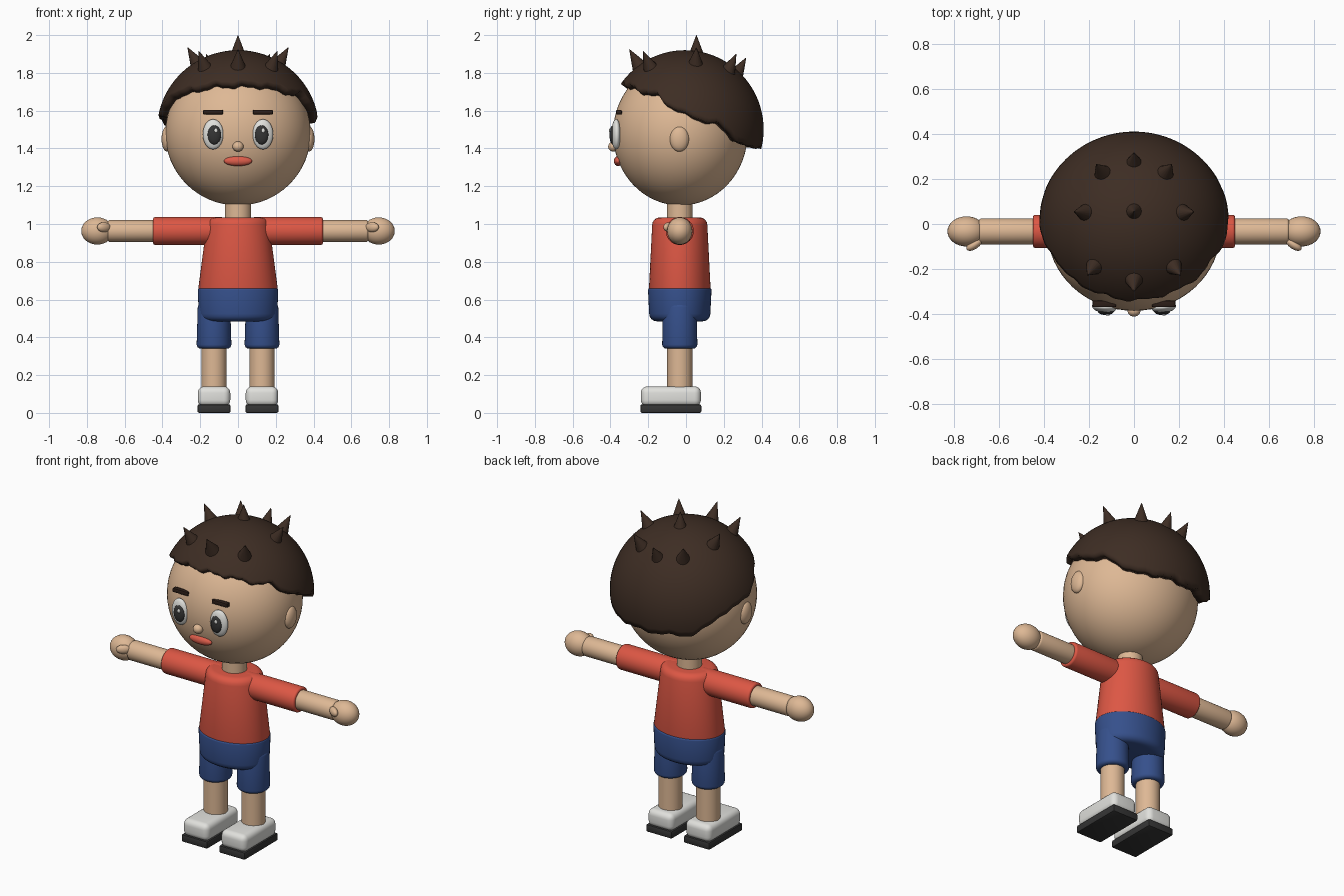
import bpy, bmesh, math
from mathutils import Vector

if "Cube" in bpy.data.objects:
    bpy.data.objects.remove(bpy.data.objects["Cube"])

CY = -0.033  # depth of the body axis


def material(name, rgb):
    m = bpy.data.materials.new(name)
    m.diffuse_color = (*rgb, 1)
    m.use_nodes = True
    m.node_tree.nodes["Principled BSDF"].inputs["Base Color"].default_value = m.diffuse_color
    return m


SKIN = material("skin", (0.73, 0.48, 0.30))
RED = material("shirt_red", (0.72, 0.095, 0.058))
BLUE = material("shorts_blue", (0.036, 0.08, 0.26))
HAIR = material("hair_brown", (0.047, 0.026, 0.017))
WHITE = material("white", (0.75, 0.75, 0.72))
DARK = material("sole_dark", (0.035, 0.035, 0.035))
BROW = material("brow_brown", (0.025, 0.013, 0.009))
LIPS = material("lips", (0.72, 0.11, 0.07))


def make(name, bm, mat, angle=40):
    bmesh.ops.recalc_face_normals(bm, faces=bm.faces)
    me = bpy.data.meshes.new(name)
    bm.to_mesh(me)
    bm.free()
    ob = bpy.data.objects.new(name, me)
    bpy.context.collection.objects.link(ob)
    me.materials.append(mat)
    bpy.ops.object.select_all(action='DESELECT')
    ob.select_set(True)
    bpy.context.view_layer.objects.active = ob
    bpy.ops.object.shade_smooth_by_angle(angle=math.radians(angle))
    return ob


def ball(name, loc, radii, mat, rot_z=0, seg=32):
    bm = bmesh.new()
    bmesh.ops.create_uvsphere(bm, u_segments=seg, v_segments=seg // 2, radius=1)
    bmesh.ops.scale(bm, vec=radii, verts=bm.verts)
    ob = make(name, bm, mat, 60)
    ob.location = loc
    ob.rotation_euler.z = rot_z
    return ob


def box(name, loc, size, mat, bevel, segs=4):
    bm = bmesh.new()
    bmesh.ops.create_cube(bm, size=1)
    bmesh.ops.scale(bm, vec=size, verts=bm.verts)
    bmesh.ops.bevel(bm, geom=bm.edges[:], offset=bevel, segments=segs,
                    profile=0.5, affect='EDGES')
    ob = make(name, bm, mat)
    ob.location = loc
    return ob


def loft(name, rings, mat, loc=(0, 0, 0), along_x=0, seg=40):
    """Elliptical rings (height, rx, ry), capped; along_x = +-1 lays it sideways."""
    bm = bmesh.new()
    loops = []
    for h, rx, ry in rings:
        loop = []
        for i in range(seg):
            a = math.tau * i / seg
            u, v = rx * math.cos(a), ry * math.sin(a)
            loop.append(bm.verts.new((along_x * h, v, u) if along_x else (u, v, h)))
        loops.append(loop)
    for a, b in zip(loops, loops[1:]):
        for i in range(seg):
            j = (i + 1) % seg
            bm.faces.new((a[i], a[j], b[j], b[i]))
    bm.faces.new(loops[0])
    bm.faces.new(loops[-1])
    ob = make(name, bm, mat, 50)
    ob.location = loc
    return ob


def rounded(h0, h1, a, b, r0, r1):
    """Ring list from radii a to b, rounding the ends by r0 and r1."""
    out = []
    for k in range(5):
        t = math.pi / 2 * k / 4
        d = r0 * (1 - math.sin(t))
        out.append((h0 + r0 * (1 - math.cos(t)), a[0] - d, a[1] - d))
    for k in range(5):
        t = math.pi / 2 * k / 4
        d = r1 * (1 - math.cos(t))
        out.append((h1 - r1 * (1 - math.sin(t)), b[0] - d, b[1] - d))
    return out


# Head and face
ball("head", (0, -0.03, 1.48), (0.385, 0.356, 0.382), SKIN, seg=64)
ball("nose", (0, -0.385, 1.41), (0.029, 0.027, 0.027), SKIN)
ball("mouth", (0, -0.36, 1.333), (0.075, 0.022, 0.026), LIPS)
for side, s in (("left", 1), ("right", -1)):
    ball(side + "_ear", (s * 0.375, -0.035, 1.45), (0.03, 0.051, 0.067), SKIN)
    ball(side + "_eye", (s * 0.132, -0.37, 1.475), (0.055, 0.025, 0.08), WHITE, s * 0.1)
    ball(side + "_pupil", (s * 0.125, -0.387, 1.472), (0.036, 0.018, 0.051), DARK)
    ball(side + "_eye_glint", (s * 0.125 + 0.008, -0.402, 1.494), (0.01, 0.006, 0.012), WHITE, seg=12)
    box(side + "_brow", (s * 0.132, -0.355, 1.592), (0.106, 0.03, 0.025), BROW, 0.006, 2)

# Hair cap: ellipsoid shell with an uneven hem, high in front and low behind
HEM = [(0, 1.75), (25, 1.745), (57, 1.70), (67, 1.69), (76, 1.635), (90, 1.585),
       (104, 1.55), (118, 1.525), (132, 1.45), (142, 1.41), (180, 1.405)]


def hem(deg):
    for (a, za), (b, zb) in zip(HEM, HEM[1:]):
        if deg <= b:
            return za + (zb - za) * (deg - a) / (b - a)
    return HEM[-1][1]


RX, RY, RZ, HY, HZ = 0.428, 0.416, 0.42, -0.005, 1.5
bm = bmesh.new()
top = bm.verts.new((0, HY, HZ + RZ))
N, M = 120, 24
cols = []
for i in range(N):
    az = math.tau * i / N
    deg = math.degrees(min(az, math.tau - az))
    z = hem(deg) + 0.007 * math.sin(13 * az) + 0.004 * math.sin(29 * az)
    end = math.acos((z - HZ) / RZ)
    col = []
    for k in range(1, M + 1):
        p = end * k / M
        col.append(bm.verts.new((RX * math.sin(p) * math.sin(az),
                                 HY - RY * math.sin(p) * math.cos(az),
                                 HZ + RZ * math.cos(p))))
    cols.append(col)
for i in range(N):
    a, b = cols[i], cols[(i + 1) % N]
    bm.faces.new((top, a[0], b[0]))
    for k in range(M - 1):
        bm.faces.new((a[k], a[k + 1], b[k + 1], b[k]))
hair = make("hair_cap", bm, HAIR, 50)
shell = hair.modifiers.new("thickness", 'SOLIDIFY')
shell.thickness = 0.055
shell.offset = -1

# Hair spikes: one at the crown and a ring around it
TIPS = [(0, 0.055, 2.0), (0, -0.30, 1.925), (0, 0.318, 1.88)]
for s in (1, -1):
    TIPS += [(s * 0.208, -0.228, 1.915), (s * 0.267, 0.055, 1.935), (s * 0.168, 0.266, 1.90)]
for n, t in enumerate(TIPS):
    tip = Vector(t)
    out = Vector((t[0], t[1] - 0.03, 0)) if n else Vector((0, 0, 0))
    axis = (out.normalized() * 0.5 + Vector((0, 0, 0.85))).normalized()
    length = 0.13
    bm = bmesh.new()
    bmesh.ops.create_cone(bm, cap_ends=True, segments=16, radius1=0.05,
                          radius2=0.001, depth=length)
    spike = make("hair_spike_%d" % n, bm, HAIR, 60)
    spike.location = tip - axis * length / 2
    spike.rotation_euler = axis.to_track_quat('Z', 'Y').to_euler()

# Neck, shirt and shorts
loft("neck", [(1.0, 0.07, 0.068), (1.16, 0.07, 0.068)], SKIN, (0, CY, 0))
loft("shirt_body", rounded(0.65, 1.035, (0.21, 0.163), (0.166, 0.146), 0.01, 0.04),
     RED, (0, CY, 0), seg=56)
loft("shorts_hips", rounded(0.485, 0.66, (0.208, 0.162), (0.213, 0.168), 0.04, 0.01),
     BLUE, (0, CY, 0), seg=56)

for side, s in (("left", 1), ("right", -1)):
    # Arms
    loft(side + "_sleeve", rounded(0.08, 0.45, (0.074, 0.074), (0.074, 0.074), 0.01, 0.012),
         RED, (0, CY, 0.963), s)
    loft(side + "_forearm", rounded(0.42, 0.69, (0.058, 0.058), (0.058, 0.058), 0.005, 0.012),
         SKIN, (0, CY, 0.963), s)
    ball(side + "_hand", (s * 0.745, CY, 0.963), (0.085, 0.067, 0.072), SKIN)
    ball(side + "_thumb", (s * 0.71, -0.091, 0.983), (0.041, 0.02, 0.026), SKIN, -s * 0.6)
    # Legs
    x = s * 0.127
    loft(side + "_shorts_leg", rounded(0.34, 0.58, (0.092, 0.093), (0.086, 0.09), 0.022, 0.02),
         BLUE, (x, CY, 0))
    loft(side + "_leg", [(0.1, 0.067, 0.067), (0.4, 0.067, 0.067)], SKIN, (x, CY, 0))
    box(side + "_shoe", (x, -0.08, 0.087), (0.172, 0.318, 0.106), WHITE, 0.034, 5)
    box(side + "_sole", (x, -0.08, 0.0225), (0.174, 0.322, 0.045), DARK, 0.008, 2)
